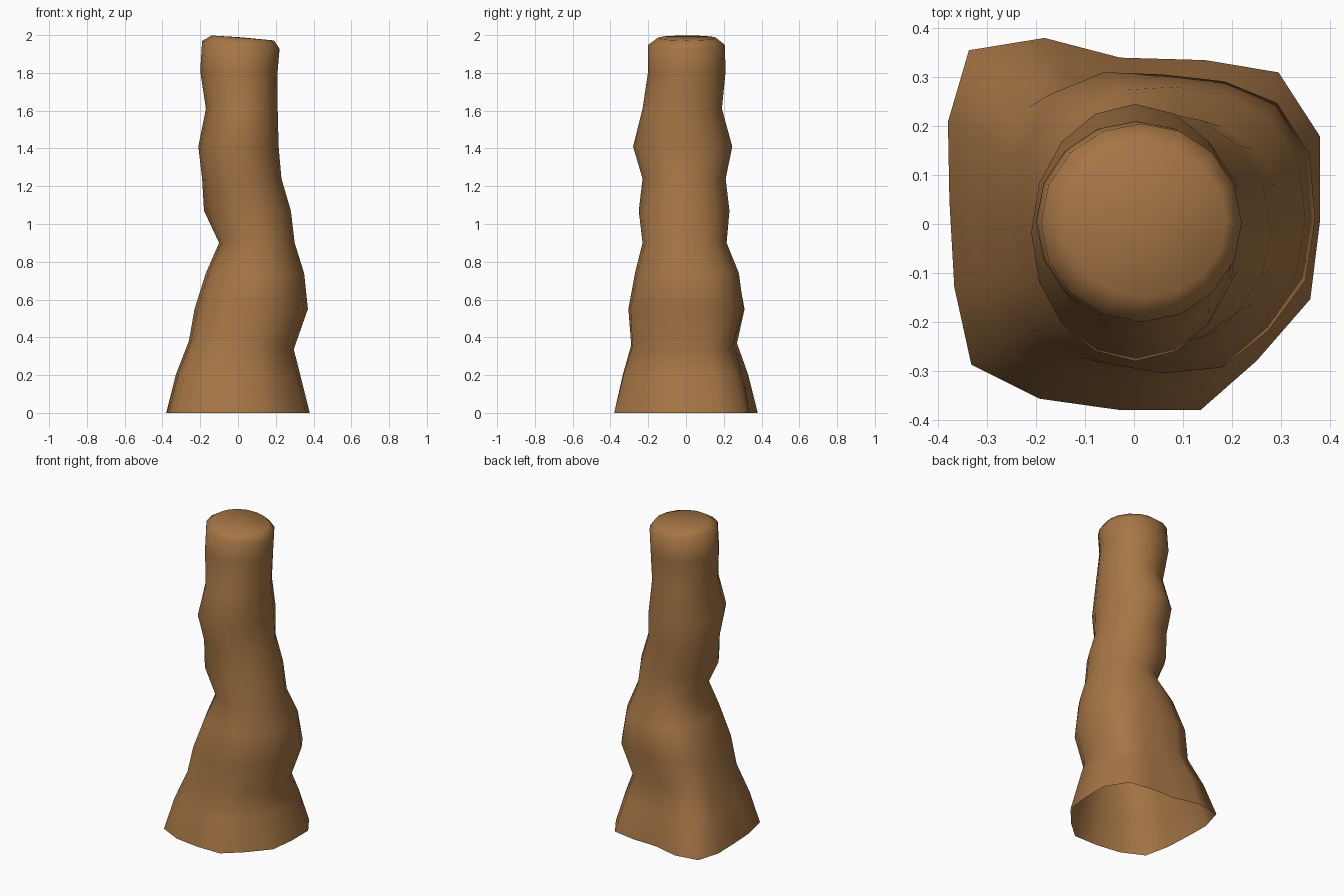
import bpy, bmesh, math

if "Cube" in bpy.data.objects:
    bpy.data.objects.remove(bpy.data.objects["Cube"])

# Root-flare outline of the base, counter-clockwise from +x
BASE = [(.38, .01), (.38, .18), (.295, .31), (.145, .335), (-.03, .34), (-.185, .38),
        (-.34, .355), (-.383, .21), (-.38, .05), (-.37, -.125), (-.335, -.283),
        (-.195, -.352), (-.03, -.375), (.135, -.375), (.25, -.275), (.36, -.15)]

# Trunk rings: height, x min, x max, y min, y max, share of base outline, tilt along x
RINGS = [(0, -.38, .38, -.38, .38, 1, 0),
         (.2, -.33, .33, -.335, .33, .85, 0),
         (.36, -.26, .295, -.29, .27, .7, -.08),
         (.55, -.23, .37, -.305, .31, .5, 0),
         (.74, -.17, .35, -.27, .28, .3, 0),
         (.9, -.10, .30, -.23, .215, .1, 0),
         (1.07, -.18, .28, -.25, .23, 0, 0),
         (1.24, -.19, .23, -.23, .21, 0, 0),
         (1.41, -.21, .215, -.28, .245, 0, 0),
         (1.61, -.17, .21, -.23, .19, 0, 0),
         (1.81, -.20, .21, -.20, .21, 0, 0),
         (1.95, -.19, .22, -.20, .205, 0, -.1),
         (1.987, -.14, .19, -.15, .16, 0, -.08)]

bark = bpy.data.materials.new("brown bark")
bark.diffuse_color = (.38, .18, .06, 1)
bark.use_nodes = True
bark.node_tree.nodes["Principled BSDF"].inputs["Base Color"].default_value = bark.diffuse_color


def fit(values, lo, hi):
    a, b = min(values), max(values)
    return [lo + (v - a) / (b - a) * (hi - lo) for v in values]


bm = bmesh.new()
loops = []
for z, x0, x1, y0, y1, w, tilt in RINGS:
    xs, ys = [], []
    for i, (bx, by) in enumerate(BASE):
        a = math.tau * i / len(BASE)
        xs.append(w * bx / .38 + (1 - w) * math.cos(a))
        ys.append(w * by / .38 + (1 - w) * math.sin(a))
    xs, ys = fit(xs, x0, x1), fit(ys, y0, y1)
    loops.append([bm.verts.new((x, y, z + tilt * x)) for x, y in zip(xs, ys)])

# Side walls, open at the bottom
n = len(BASE)
for low, high in zip(loops, loops[1:]):
    for i in range(n):
        j = (i + 1) % n
        bm.faces.new((low[i], low[j], high[j], high[i]))

# Closed sawn top
centre = bm.verts.new((.02, 0, 1.988))
for i in range(n):
    bm.faces.new((loops[-1][i], loops[-1][(i + 1) % n], centre))

for f in bm.faces:
    f.smooth = True
mesh = bpy.data.meshes.new("tree_trunk")
bm.to_mesh(mesh)
bm.free()
mesh.materials.append(bark)
trunk = bpy.data.objects.new("tree_trunk", mesh)
bpy.context.collection.objects.link(trunk)
